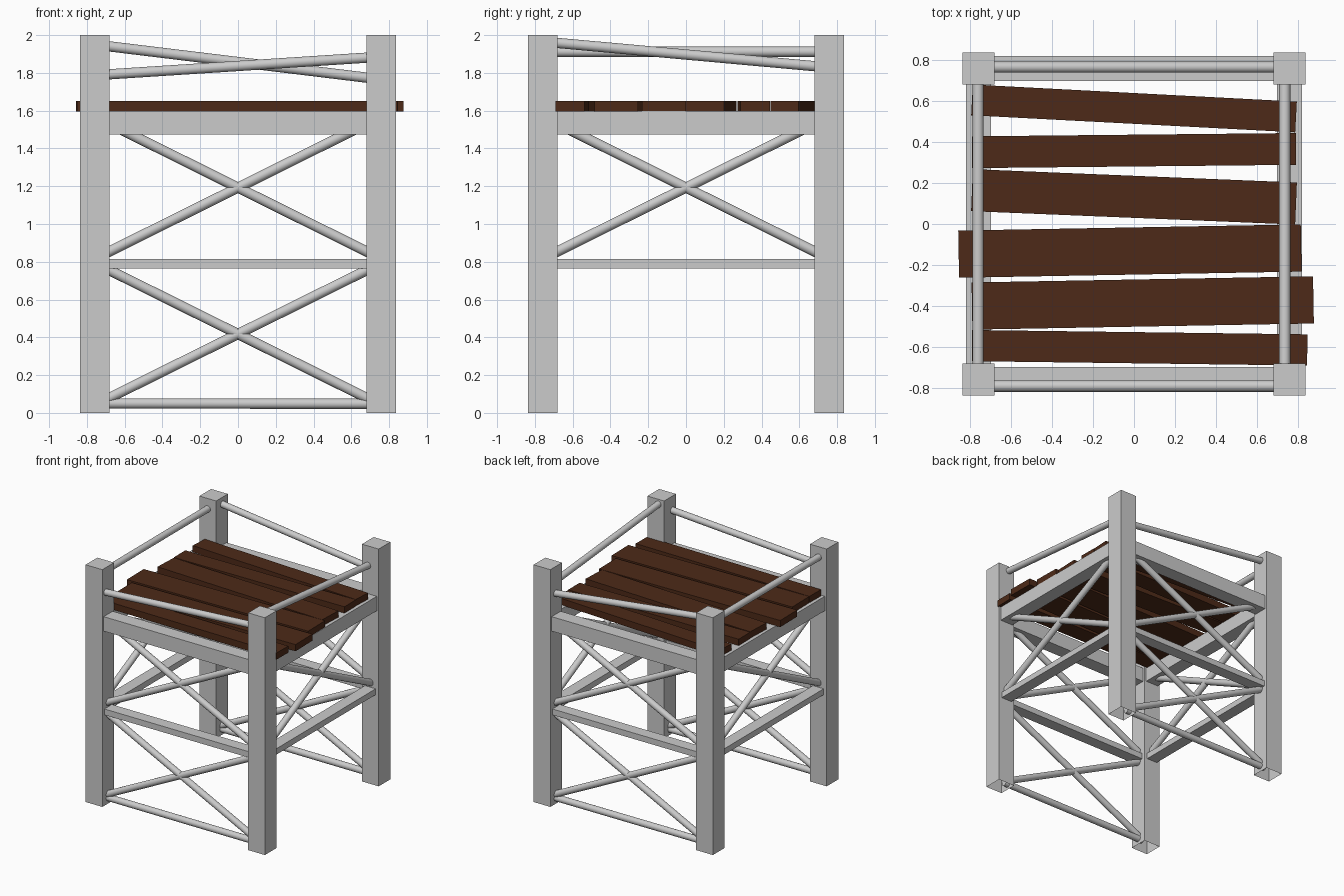
import bpy, bmesh, math
from mathutils import Vector

if "Cube" in bpy.data.objects:
    bpy.data.objects.remove(bpy.data.objects["Cube"])

P = 0.758      # post centre
H = 0.078      # post half width


def make(name, bm, mat=None, smooth=False):
    me = bpy.data.meshes.new(name)
    bm.normal_update()
    bm.to_mesh(me)
    bm.free()
    ob = bpy.data.objects.new(name, me)
    bpy.context.collection.objects.link(ob)
    if mat:
        me.materials.append(mat)
    if smooth:
        bpy.context.view_layer.objects.active = ob
        ob.select_set(True)
        bpy.ops.object.shade_smooth_by_angle(angle=math.radians(40))
        ob.select_set(False)
    return ob


def box(name, centre, size, mat=None, rot=0.0, open_bottom=False):
    bm = bmesh.new()
    bmesh.ops.create_cube(bm, size=1)
    if open_bottom:
        low = [f for f in bm.faces if f.calc_center_median().z < -0.4]
        bmesh.ops.delete(bm, geom=low, context='FACES_ONLY')
    bmesh.ops.scale(bm, vec=size, verts=bm.verts)
    ob = make(name, bm, mat)
    ob.location = centre
    ob.rotation_euler.z = rot
    return ob


def pipe(name, a, b, r=0.027):
    a, b = Vector(a), Vector(b)
    bm = bmesh.new()
    bmesh.ops.create_cone(bm, cap_ends=True, segments=20, radius1=r, radius2=r,
                          depth=(b - a).length)
    ob = make(name, bm, smooth=True)
    ob.location = (a + b) / 2
    ob.rotation_euler = (b - a).to_track_quat('Z', 'Y').to_euler()


# corner posts (hollow, open at the foot) and flat base plates with a hole
for sx, nx in ((-1, "left"), (1, "right")):
    for sy, ny in ((-1, "front"), (1, "back")):
        tag = f"{ny}_{nx}"
        box("post_" + tag, (sx * P, sy * P, 1), (2 * H, 2 * H, 2), open_bottom=True)
        bm = bmesh.new()
        o = 0.152
        f = bm.faces.new([bm.verts.new((x * o, y * o, 0))
                          for x, y in ((-1, -1), (1, -1), (1, 1), (-1, 1))])
        bmesh.ops.inset_region(bm, faces=[f], thickness=o - H)
        bmesh.ops.delete(bm, geom=[f], context='FACES_ONLY')
        make("base_plate_" + tag, bm).location = (sx * P, sy * P, 0)

# frame on each side: position along the side u, height z
E = 0.72       # ends sit just inside the posts
sides = {
    "front": lambda u, z: (u, -P, z),
    "back": lambda u, z: (u, P, z),
    "left": lambda u, z: (-P, u, z),
    "right": lambda u, z: (P, u, z),
}
for side, at in sides.items():
    along_x = side in ("front", "back")

    def beam(name, z, depth, height):
        size = (2 * E, depth, height) if along_x else (depth, 2 * E, height)
        box(f"{name}_{side}", at(0, z), size)

    def cross(name, z0, z1):
        pipe(f"{name}_{side}_a", at(-E, z0), at(E, z1))
        pipe(f"{name}_{side}_b", at(-E, z1), at(E, z0))

    beam("deck_beam", 1.536, 0.12, 0.122)
    beam("middle_beam", 0.79, 0.10, 0.05)
    cross("upper_brace", 0.835, 1.55)
    if along_x:
        cross("lower_brace", 0.06, 0.775)
        pipe(f"foot_pipe_{side}", at(-E, 0.05), at(E, 0.048))

# crooked hand rails
pipe("hand_rail_front", (-E, -0.79, 1.79), (E, -0.79, 1.883))
pipe("hand_rail_back", (-E, 0.765, 1.945), (E, 0.765, 1.77))
pipe("hand_rail_left", (-0.76, -E, 1.912), (-0.76, E, 1.912))
pipe("hand_rail_right", (0.735, -E, 1.962), (0.735, E, 1.832))

# uneven deck planks: x left, x right, centre y left, centre y right, width
wood = bpy.data.materials.new("dark_wood")
wood.diffuse_color = (0.075, 0.023, 0.009, 1)
wood.use_nodes = True
wood.node_tree.nodes["Principled BSDF"].inputs["Base Color"].default_value = wood.diffuse_color
planks = [
    (-0.79, 0.79, 0.605, 0.522, 0.15),
    (-0.79, 0.79, 0.350, 0.366, 0.155),
    (-0.79, 0.79, 0.165, 0.100, 0.205),
    (-0.855, 0.815, -0.147, -0.117, 0.23),
    (-0.79, 0.875, -0.400, -0.370, 0.23),
    (-0.79, 0.845, -0.593, -0.614, 0.152),
]
for i, (x0, x1, y0, y1, w) in enumerate(planks, 1):
    box(f"deck_plank_{i}", ((x0 + x1) / 2, (y0 + y1) / 2, 1.623),
        (math.hypot(x1 - x0, y1 - y0), w, 0.056), wood,
        math.atan2(y1 - y0, x1 - x0))
